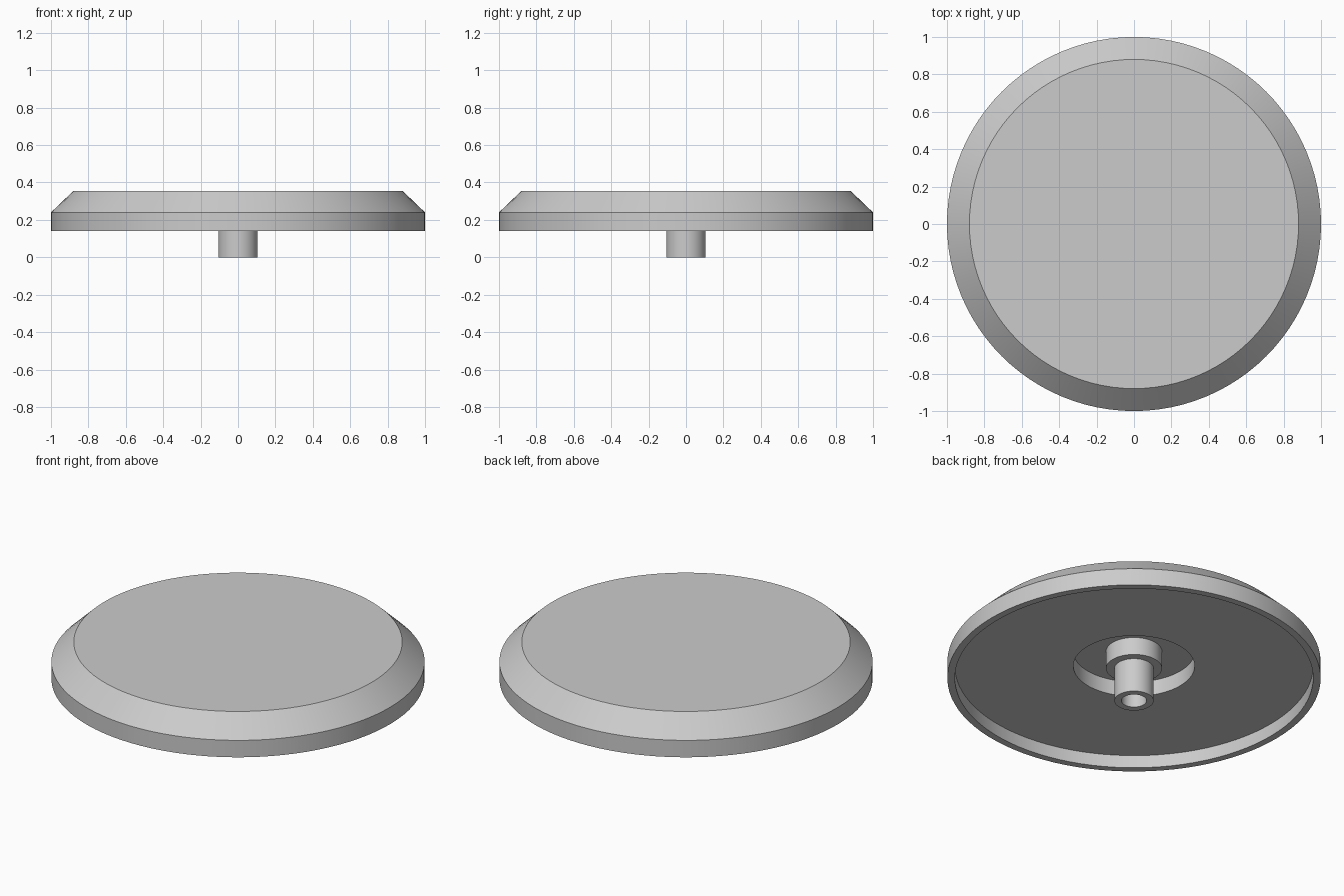
import bpy
import bmesh
import math

cube = bpy.data.objects.get("Cube")
if cube:
    bpy.data.objects.remove(cube, do_unlink=True)

SEGMENTS = 96

grey = bpy.data.materials.new("plain_grey")
grey.use_nodes = True
colour = (0.6, 0.6, 0.6, 1)
grey.diffuse_color = colour
grey.node_tree.nodes["Principled BSDF"].inputs["Base Color"].default_value = colour


def lathe(name, profile):
    """Spin a (radius, height) profile around the z axis."""
    bm = bmesh.new()
    verts = [bm.verts.new((r, 0, z)) for r, z in profile]
    edges = [bm.edges.new(pair) for pair in zip(verts, verts[1:])]
    bmesh.ops.spin(bm, geom=verts + edges, cent=(0, 0, 0), axis=(0, 0, 1),
                   angle=math.tau, steps=SEGMENTS, use_duplicate=False)
    bmesh.ops.remove_doubles(bm, verts=bm.verts[:], dist=0.0001)
    bmesh.ops.recalc_face_normals(bm, faces=bm.faces[:])
    mesh = bpy.data.meshes.new(name)
    bm.to_mesh(mesh)
    bm.free()
    mesh.materials.append(grey)
    obj = bpy.data.objects.new(name, mesh)
    bpy.context.collection.objects.link(obj)
    bpy.ops.object.select_all(action="DESELECT")
    obj.select_set(True)
    bpy.context.view_layer.objects.active = obj
    bpy.ops.object.shade_smooth_by_angle(angle=math.radians(25))
    return obj


# Chamfered disc with a rim, hollow underside, central pocket,
# stepped boss and a hollow stem, as one closed turned body
lathe("chamfered_knob", [
    (0, 0.355), (0.88, 0.355),            # flat top
    (1, 0.24), (1, 0.14),                 # chamfer and side
    (0.96, 0.14), (0.96, 0.215),          # rim and underside hollow
    (0.325, 0.215), (0.325, 0.305),       # central pocket
    (0.15, 0.305), (0.15, 0.2),           # boss
    (0.105, 0.2), (0.105, 0),             # stem
    (0.067, 0), (0.067, 0.2), (0, 0.2),   # blind bore
])
